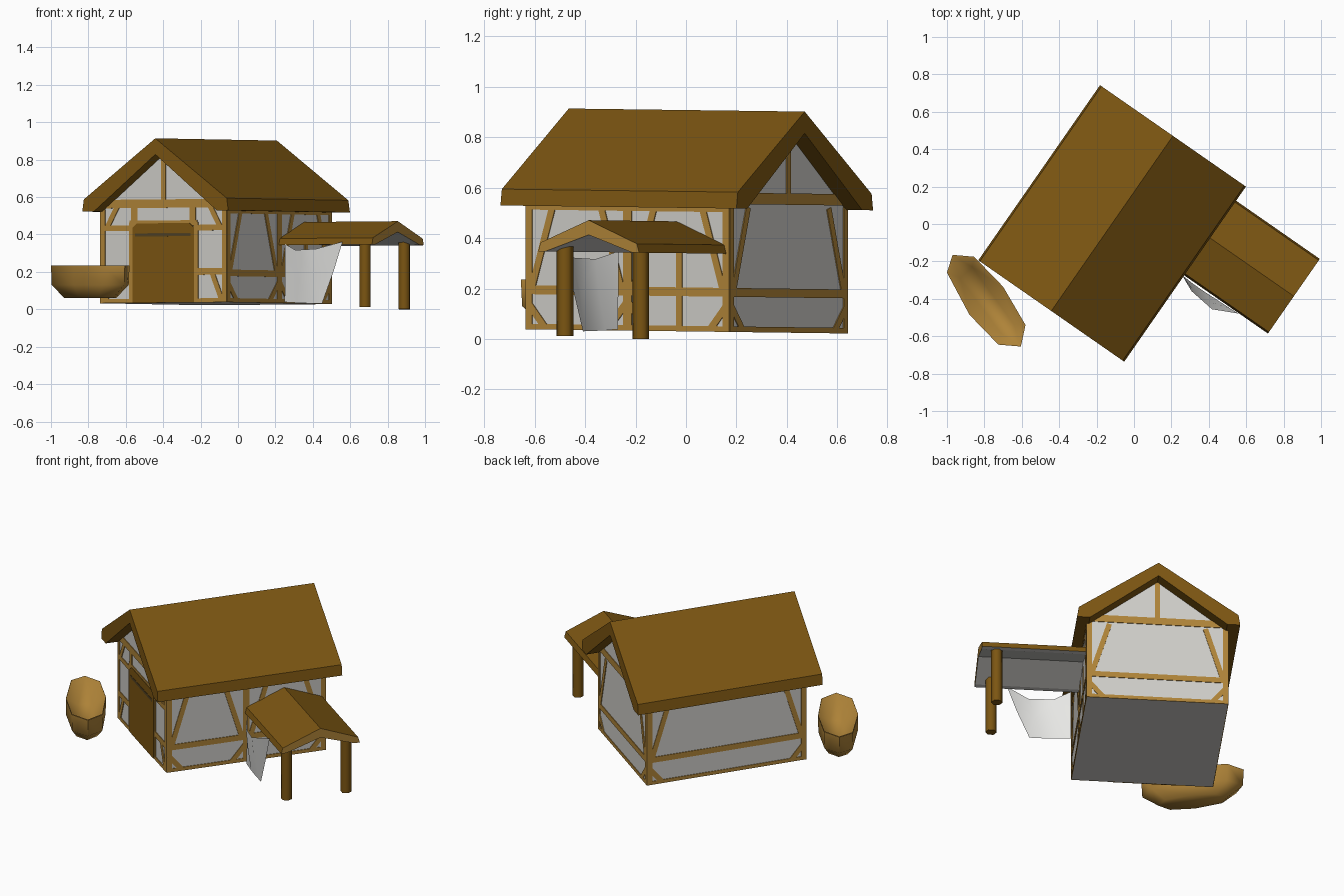
import bpy, bmesh, math
from mathutils import Vector

if "Cube" in bpy.data.objects:
    bpy.data.objects.remove(bpy.data.objects["Cube"])

# ---- colours
def material(name, rgb):
    m = bpy.data.materials.new(name)
    m.diffuse_color = (*rgb, 1)
    m.use_nodes = True
    m.node_tree.nodes["Principled BSDF"].inputs["Base Color"].default_value = m.diffuse_color
    return m

BROWN = material("dark_brown_wood", (0.20, 0.092, 0.006))
TIMBER = material("light_timber", (0.43, 0.23, 0.04))
PLASTER = material("grey_plaster", (0.62, 0.61, 0.58))
CLOTH = material("white_cloth", (0.84, 0.84, 0.82))
SHADE = material("door_groove_brown", (0.09, 0.055, 0.015))

# ---- house frame: turned on the ground and very slightly tilted
ANG = math.radians(-34.8)
CO, SI = math.cos(ANG), math.sin(ANG)

def W(x, y, z):
    wx, wy = -0.117 + x * CO - y * SI, 0.003 + x * SI + y * CO
    return Vector((wx, wy, z - 0.013 * wy))

def finish(name, bm, mats, smooth=False, closed=True):
    if closed:
        bmesh.ops.recalc_face_normals(bm, faces=bm.faces)
    me = bpy.data.meshes.new(name)
    bm.to_mesh(me)
    bm.free()
    for m in mats:
        me.materials.append(m)
    ob = bpy.data.objects.new(name, me)
    bpy.context.collection.objects.link(ob)
    if smooth:
        bpy.context.view_layer.objects.active = ob
        ob.select_set(True)
        bpy.ops.object.shade_smooth_by_angle(angle=math.radians(65))
        ob.select_set(False)
    return ob

def loft(bm, a, b):
    """Closed prism between two matching loops of points."""
    A, B = [bm.verts.new(p) for p in a], [bm.verts.new(p) for p in b]
    n = len(A)
    sides = [bm.faces.new((A[i], A[(i + 1) % n], B[(i + 1) % n], B[i])) for i in range(n)]
    caps = [bm.faces.new(A[::-1]), bm.faces.new(B)]
    return sides, caps

def mirrored(half):
    """Half profile from apex down and back, completed on the other side."""
    return half + [(-x, z) for x, z in reversed(half) if x > 0]

# ---- plaster body with gables
HX, HY = 0.41, 0.49
body = [(-HX, 0.03), (HX, 0.03), (HX, 0.535), (0, 0.835), (-HX, 0.535)]
bm = bmesh.new()
loft(bm, [W(x, -HY, z) for x, z in body], [W(x, HY, z) for x, z in body])
finish("house_walls", bm, [PLASTER])

# ---- main roof slab, folded over the ridge
top = [(0, 0.908), (0.465, 0.585), (0.475, 0.52), (0.40, 0.52)]
roof = top + [(0, 0.822)] + [(-x, z) for x, z in reversed(top[1:])]
bm = bmesh.new()
loft(bm, [W(x, -0.57, z) for x, z in roof], [W(x, 0.57, z) for x, z in roof])
finish("main_roof", bm, [BROWN])

# ---- porch roof: brown top, timber gable end, plaster underside
PY = 0.235
top = [(0, 0.466), (0.233, 0.375), (0.243, 0.34), (0.21, 0.34)]
roof = top + [(0, 0.408)] + [(-x, z) for x, z in reversed(top[1:])]
bm = bmesh.new()
sides, caps = loft(bm, [W(0.41, PY + y, z) for y, z in roof],
                   [W(1.02, PY + y, z) for y, z in roof])
for i, f in enumerate(sides):
    f.material_index = 2 if i in (2, 3, 4, 5) else 0
for f in caps:
    f.material_index = 1
finish("porch_roof", bm, [BROWN, TIMBER, PLASTER])

# ---- porch posts
for name, y, z0, z1 in (("porch_post_front", 0.058, 0.006, 0.375),
                        ("porch_post_back", 0.425, -0.002, 0.368)):
    ring = [(0.93 + 0.033 * math.cos(i * math.pi / 3), y + 0.033 * math.sin(i * math.pi / 3))
            for i in range(6)]
    bm = bmesh.new()
    loft(bm, [W(a, b, z0) for a, b in ring], [W(a, b, z1) for a, b in ring])
    finish(name, bm, [BROWN], smooth=True)

# ---- timber framing, drawn as thin plates on each wall
WALLS = {
    "front": lambda u, o: (u, -HY - o),
    "back": lambda u, o: (-u, HY + o),
    "right": lambda u, o: (HX + o, u),
    "left": lambda u, o: (-HX - o, -u),
}

def plate(bm, wall, pts, out=0.004):
    loft(bm, *[[W(*WALLS[wall](u, o), z) for u, z in pts] for o in (-0.002, out)])

def strip(bm, wall, u0, z0, u1, z1, w=0.03):
    d = Vector((u1 - u0, z1 - z0)).normalized() * w / 2
    n = (-d.y, d.x)
    plate(bm, wall, [(u0 + n[0], z0 + n[1]), (u0 - n[0], z0 - n[1]),
                     (u1 - n[0], z1 - n[1]), (u1 + n[0], z1 + n[1])])

def bay(bm, wall, a, b):
    """Rails, leaning braces and corner knees between two posts."""
    strip(bm, wall, a, 0.187, b, 0.187, 0.035)
    strip(bm, wall, a, 0.041, b, 0.041, 0.022)
    for e, s in ((a, 1), (b, -1)):
        strip(bm, wall, e + s * 0.03, 0.20, e + s * 0.13, 0.525)
        strip(bm, wall, e + s * 0.01, 0.135, e + s * 0.09, 0.04)

def gable(bm, wall):
    strip(bm, wall, -0.375, 0.56, 0.375, 0.56, 0.045)
    strip(bm, wall, 0, 0.57, 0, 0.82)

for wall in WALLS:
    half = HX if wall in ("front", "back") else HY
    bm = bmesh.new()
    for s in (-1, 1):
        strip(bm, wall, s * (half - 0.014), 0.03, s * (half - 0.014), 0.53)
    if wall in ("front", "back"):
        gable(bm, wall)
    else:
        strip(bm, wall, -half, 0.515, half, 0.515, 0.02)
    if wall == "right":
        bay(bm, wall, -half, 0)
        bay(bm, wall, 0, half)
        strip(bm, wall, 0, 0.03, 0, 0.52, 0.04)
        strip(bm, wall, 0.25, 0.03, 0.25, 0.36)
    elif wall == "front":
        strip(bm, wall, -0.22, 0.455, 0.22, 0.455, 0.03)
        for s in (-1, 1):
            strip(bm, wall, s * 0.21, 0.03, s * 0.21, 0.46)
            strip(bm, wall, s * 0.19, 0.44, s * 0.19, 0.55, 0.04)
            strip(bm, wall, s * 0.2, 0.43, s * 0.40, 0.43)
            strip(bm, wall, s * 0.2, 0.195, s * 0.40, 0.195, 0.035)
            strip(bm, wall, s * 0.2, 0.041, s * 0.40, 0.041, 0.022)
            strip(bm, wall, s * 0.375, 0.05, s * 0.315, 0.19)
            strip(bm, wall, s * 0.37, 0.43, s * 0.30, 0.55)
    else:
        bay(bm, wall, -half, half)
    finish(wall + "_timber_frame", bm, [TIMBER])

# ---- door with a dark groove under its head
bm = bmesh.new()
plate(bm, "front", [(-0.2, 0.03), (0.2, 0.03), (0.2, 0.43), (0.17, 0.455),
                    (-0.17, 0.455), (-0.2, 0.43)], 0.007)
finish("door", bm, [BROWN])
bm = bmesh.new()
plate(bm, "front", [(-0.18, 0.385), (0.18, 0.385), (0.18, 0.402), (-0.18, 0.402)], 0.009)
finish("door_groove", bm, [SHADE])

# ---- hanging cloth below the porch eave, slack at the top
rows = [
    [(0.457, -0.010, 0.345), (0.555, -0.055, 0.312), (0.70, -0.072, 0.317), (0.83, -0.010, 0.355)],
    [(0.457, -0.013, 0.19), (0.55, -0.042, 0.18), (0.665, -0.048, 0.18), (0.775, -0.013, 0.20)],
    [(0.457, -0.015, 0.035), (0.54, -0.018, 0.03), (0.62, -0.018, 0.027), (0.70, -0.015, 0.025)],
]
bm = bmesh.new()
g = [[bm.verts.new(W(*p)) for p in r] for r in rows]
for i in range(2):
    for j in range(3):
        bm.faces.new((g[i][j], g[i + 1][j], g[i + 1][j + 1], g[i][j + 1]))
finish("hanging_cloth", bm, [CLOTH], smooth=True, closed=False)

# ---- boat-shaped trough: stacked eight-sided rings, hollow inside
rim = [(-0.97, -0.165), (-0.855, -0.175), (-0.70, -0.335), (-0.58, -0.54),
       (-0.605, -0.655), (-0.725, -0.645), (-0.88, -0.485), (-1.0, -0.26)]
pit = [(-0.93, -0.29), (-0.865, -0.23), (-0.64, -0.54), (-0.71, -0.585)]
C = (-0.79, -0.41)
bm = bmesh.new()

def ring(s, z):
    return [bm.verts.new((C[0] + (x - C[0]) * s, C[1] + (y - C[1]) * s, z)) for x, y in rim]

rings = [ring(0.66, 0.06), ring(0.98, 0.13), ring(1.0, 0.235), ring(0.965, 0.235)]
bm.faces.new(rings[0][::-1])
for lo, hi in zip(rings, rings[1:]):
    for i in range(8):
        j = (i + 1) % 8
        bm.faces.new((lo[i], lo[j], hi[j], hi[i]))
P = [bm.verts.new((x, y, 0.11)) for x, y in pit]
owner = [0, 1, 1, 2, 2, 3, 3, 0]          # pit corner that each rim point runs down to
for i in range(8):
    j = (i + 1) % 8
    a, b = P[owner[i]], P[owner[j]]
    t = rings[3]
    bm.faces.new((t[i], t[j], b) if a is b else (t[i], t[j], b, a))
bm.faces.new(P)
finish("trough", bm, [TIMBER], smooth=True)
